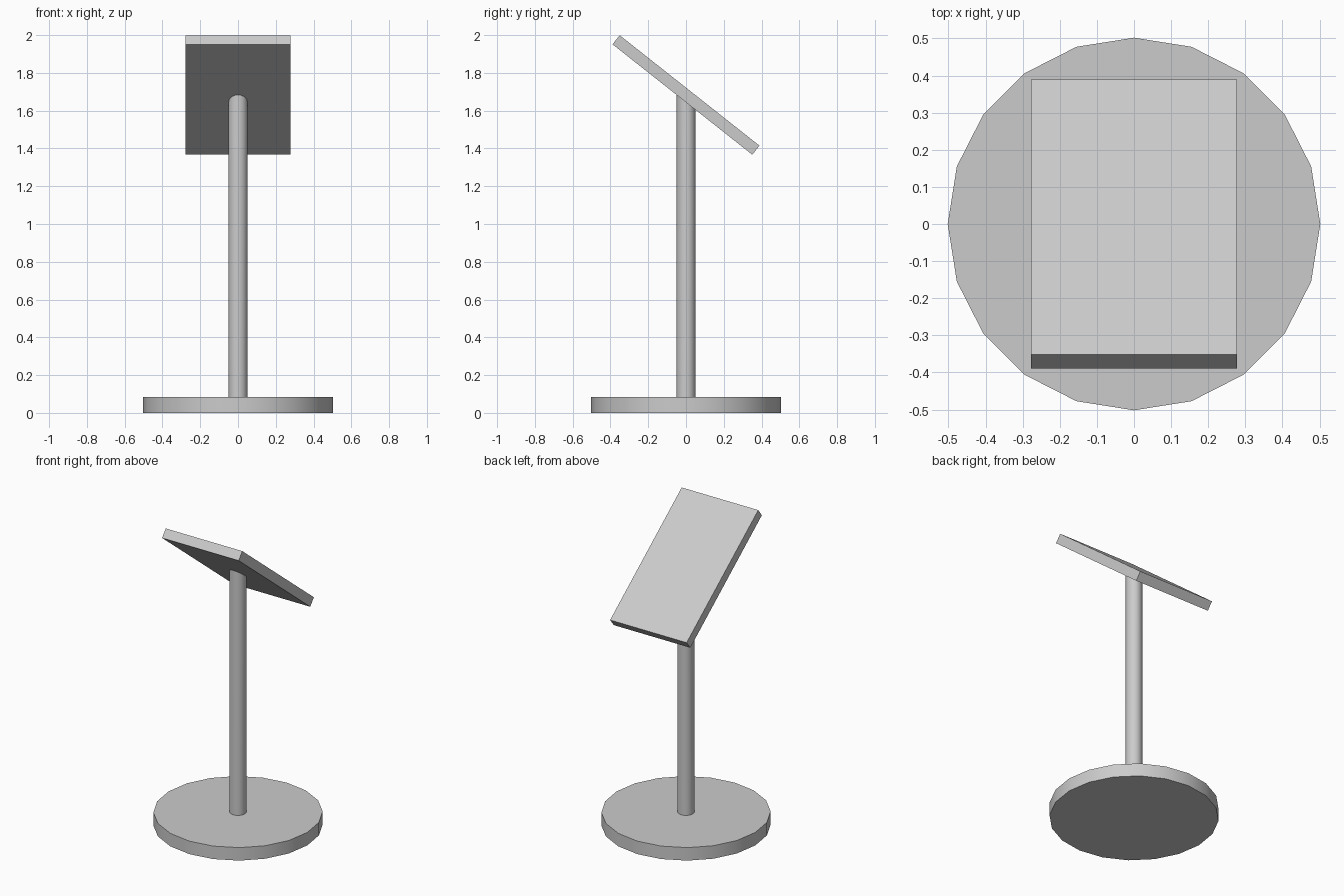
import bpy, math

if "Cube" in bpy.data.objects:
    bpy.data.objects.remove(bpy.data.objects["Cube"])

TILT = math.radians(38.3)
BOARD_Z = 1.683


def cylinder(name, radius, z0, z1):
    bpy.ops.mesh.primitive_cylinder_add(vertices=20, radius=radius, depth=z1 - z0,
                                        location=(0, 0, (z0 + z1) / 2),
                                        rotation=(0, 0, math.pi / 2))
    bpy.ops.object.transform_apply(location=True, rotation=True, scale=True)
    obj = bpy.context.object
    obj.name = name
    bpy.ops.object.shade_smooth_by_angle(angle=math.radians(30))
    return obj


# Round foot plate
cylinder("base", 0.502, 0, 0.085)

# Pole, its top slanted to end inside the tilted board
pole = cylinder("pole", 0.05, 0.08, BOARD_Z)
for v in pole.data.vertices:
    if v.co.z > 1:
        v.co.z -= v.co.y * math.tan(TILT)

# Tilted display board
bpy.ops.mesh.primitive_cube_add(size=1, location=(0, 0, BOARD_Z), rotation=(-TILT, 0, 0))
board = bpy.context.object
board.name = "board"
board.scale = (0.554, 0.943, 0.061)
bpy.ops.object.transform_apply(location=False, rotation=False, scale=True)
